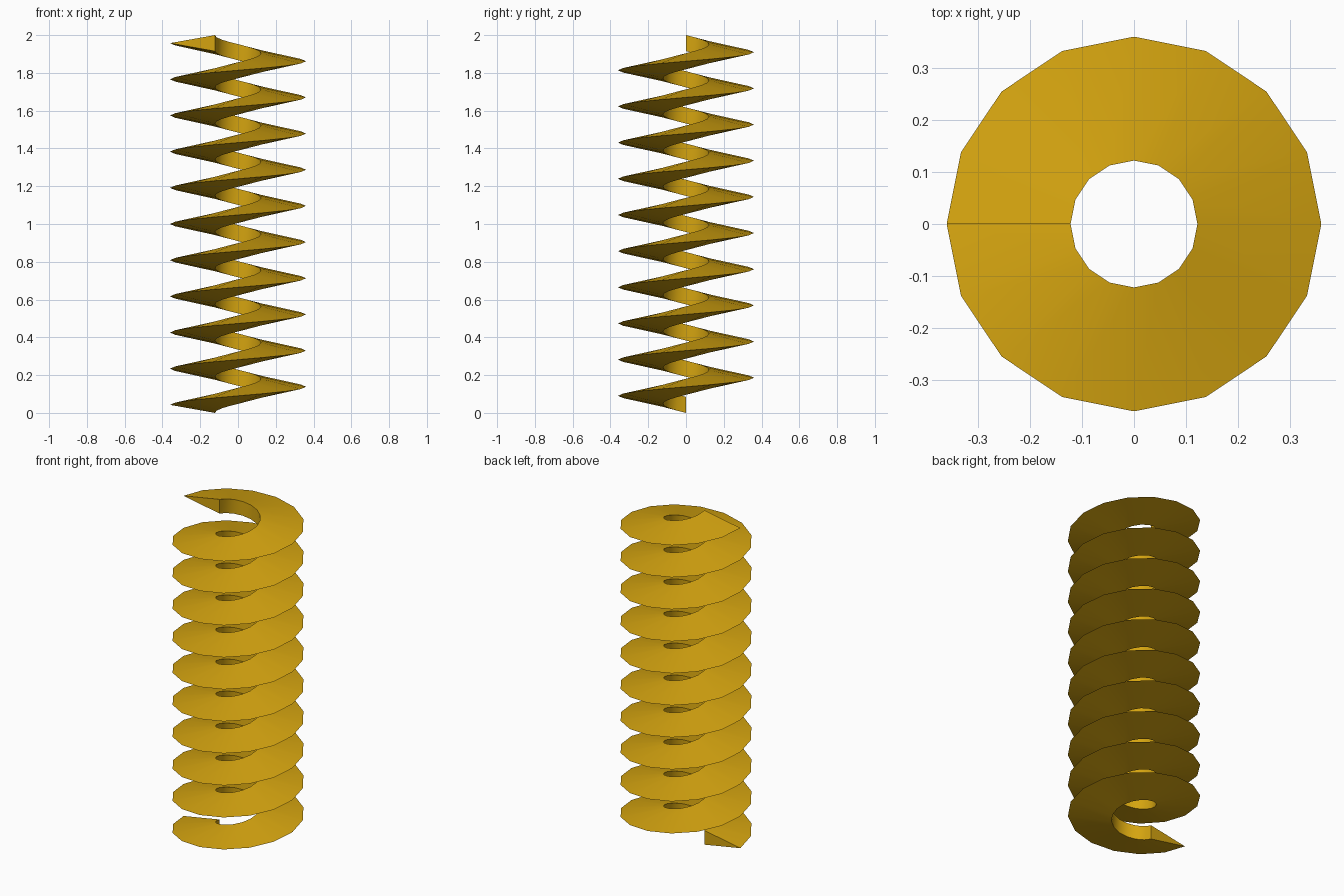
import bpy
import bmesh
import math

cube = bpy.data.objects.get("Cube")
if cube:
    bpy.data.objects.remove(cube, do_unlink=True)

TURNS, SEGMENTS, PITCH = 10, 16, 0.1915
INNER, OUTER, HEIGHT = 0.122, 0.36, 0.085

# Golden yellow material
gold = bpy.data.materials.new("golden_yellow")
gold.use_nodes = True
colour = (0.66, 0.37, 0.005, 1.0)
gold.diffuse_color = colour
gold.node_tree.nodes["Principled BSDF"].inputs["Base Color"].default_value = colour

# Triangular profile (radius, height): flat inner wall, pointed outer rim
profile = [(INNER, 0.0), (OUTER, HEIGHT / 2), (INNER, HEIGHT)]

# Sweep the profile up a counter-clockwise helix that starts at -x
bm = bmesh.new()
rings = []
for i in range(TURNS * SEGMENTS + 1):
    angle = math.pi + math.tau * i / SEGMENTS
    lift = PITCH * i / SEGMENTS
    rings.append([bm.verts.new((r * math.cos(angle), r * math.sin(angle), z + lift))
                  for r, z in profile])
for a, b in zip(rings, rings[1:]):
    for k in range(3):
        n = (k + 1) % 3
        bm.faces.new((a[k], a[n], b[n], b[k]))

# End caps
bm.faces.new(rings[0])
bm.faces.new(rings[-1])
bmesh.ops.recalc_face_normals(bm, faces=bm.faces)

mesh = bpy.data.meshes.new("spiral_coil")
bm.to_mesh(mesh)
bm.free()
mesh.materials.append(gold)
coil = bpy.data.objects.new("spiral_coil", mesh)
bpy.context.collection.objects.link(coil)

# Smooth flanks and inner wall, keep the rim and corners sharp
bpy.ops.object.select_all(action='DESELECT')
coil.select_set(True)
bpy.context.view_layer.objects.active = coil
bpy.ops.object.shade_smooth_by_angle(angle=math.radians(30))
